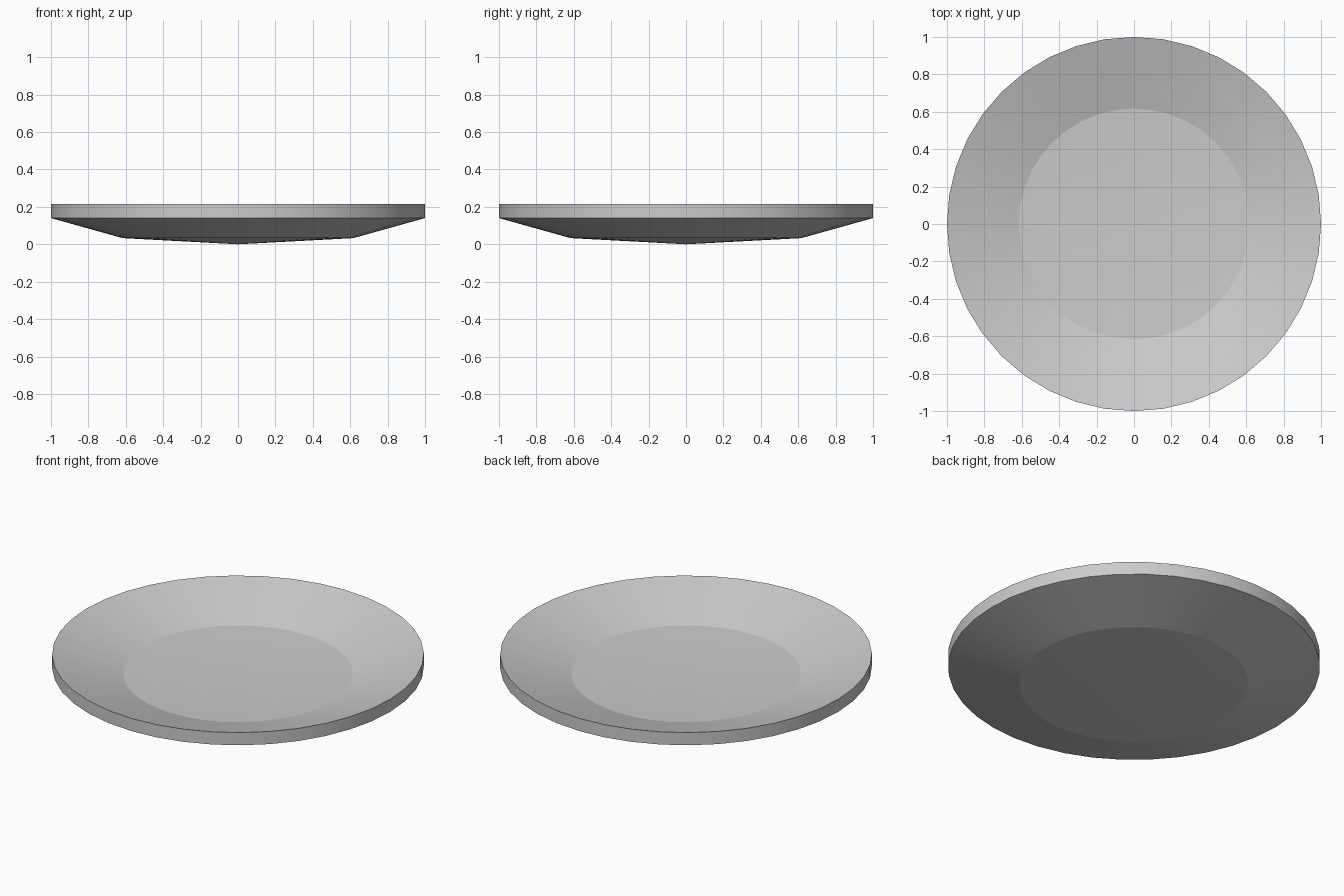
import bpy, bmesh, math

if "Cube" in bpy.data.objects:
    bpy.data.objects.remove(bpy.data.objects["Cube"])

SIDES = 40

# Dish cross-section (radius, height), from the underside centre round to the inside centre
profile = [(0, 0), (0.617, 0.033), (1.0, 0.14), (1.0, 0.215), (0.617, 0.098), (0, 0.068)]

# Spin the profile around z
bm = bmesh.new()
verts = [bm.verts.new((r, 0, z)) for r, z in profile]
edges = [bm.edges.new(pair) for pair in zip(verts, verts[1:])]
bmesh.ops.spin(bm, geom=verts + edges, cent=(0, 0, 0), axis=(0, 0, 1),
               angle=2 * math.pi, steps=SIDES, use_duplicate=False)
bmesh.ops.remove_doubles(bm, verts=bm.verts, dist=0.0005)
bmesh.ops.recalc_face_normals(bm, faces=bm.faces)

mesh = bpy.data.meshes.new("shallow_dish")
bm.to_mesh(mesh)
bm.free()
dish = bpy.data.objects.new("shallow_dish", mesh)
bpy.context.collection.objects.link(dish)

# Smooth round the circumference, crisp where the slope changes
bpy.context.view_layer.objects.active = dish
dish.select_set(True)
bpy.ops.object.shade_smooth_by_angle(angle=math.radians(10.5))
